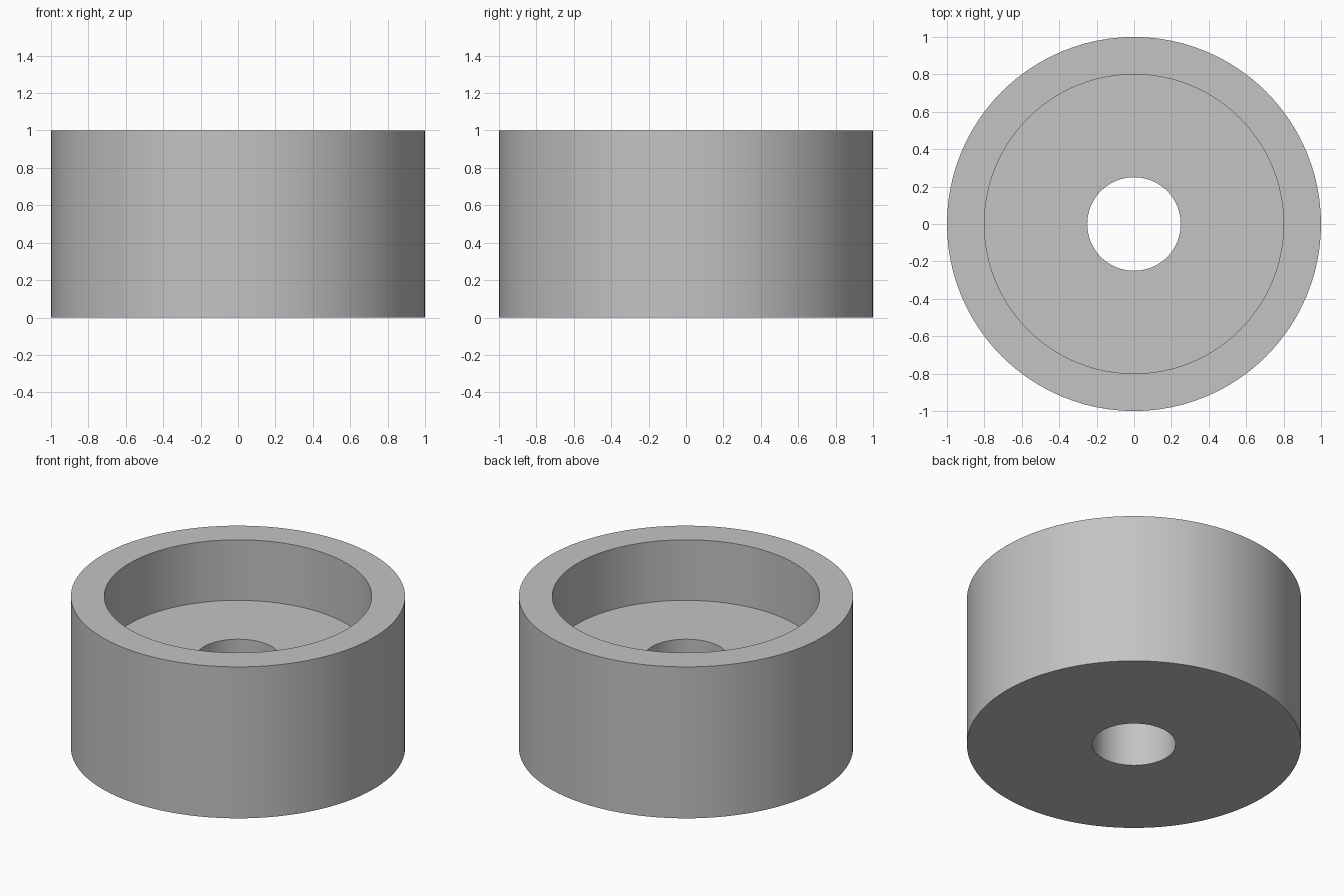
import bpy
import bmesh
from math import cos, sin, tau

SIDES = 96

cube = bpy.data.objects.get("Cube")
if cube:
    bpy.data.objects.remove(cube, do_unlink=True)

# Plain grey material
grey = bpy.data.materials.new("plain_grey")
grey.use_nodes = True
colour = (0.55, 0.55, 0.55, 1)
grey.diffuse_color = colour
grey.node_tree.nodes["Principled BSDF"].inputs["Base Color"].default_value = colour

# Closed cross-section (radius, height): outer wall, rim, recess, floor, bore
outer, recess, bore = 1.0, 0.8, 0.25
height, floor = 1.0, 0.6
profile = [(outer, 0), (outer, height), (recess, height),
           (recess, floor), (bore, floor), (bore, 0)]

# Turn the cross-section around the vertical axis
bm = bmesh.new()
rings = []
for radius, z in profile:
    angles = [tau * i / SIDES for i in range(SIDES)]
    rings.append([bm.verts.new((radius * cos(a), radius * sin(a), z)) for a in angles])
for low, high in zip(rings, rings[1:] + rings[:1]):
    for i in range(SIDES):
        j = (i + 1) % SIDES
        bm.faces.new((low[i], low[j], high[j], high[i]))
bmesh.ops.recalc_face_normals(bm, faces=bm.faces)

mesh = bpy.data.meshes.new("recessed_bushing")
bm.to_mesh(mesh)
bm.free()
mesh.materials.append(grey)
bushing = bpy.data.objects.new("recessed_bushing", mesh)
bpy.context.collection.objects.link(bushing)

# Smooth round walls with crisp rims
bpy.ops.object.select_all(action="DESELECT")
bushing.select_set(True)
bpy.context.view_layer.objects.active = bushing
bpy.ops.object.shade_smooth_by_angle()
